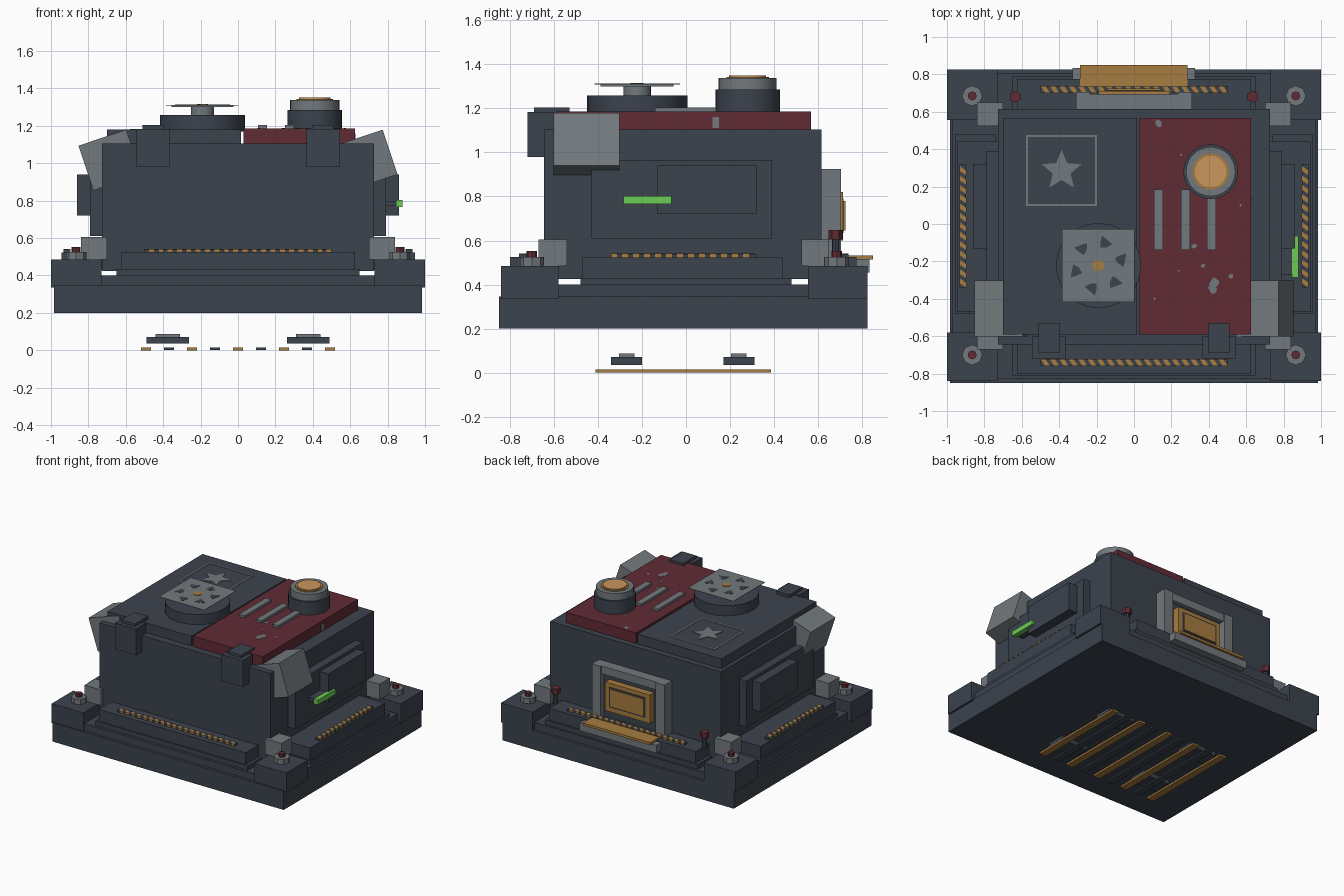
import bpy, bmesh, math, random
from mathutils import Matrix

if "Cube" in bpy.data.objects:
    bpy.data.objects.remove(bpy.data.objects["Cube"])
random.seed(4)


def material(name, rgb):
    m = bpy.data.materials.new(name)
    m.use_nodes = True
    m.diffuse_color = (*rgb, 1)
    m.node_tree.nodes["Principled BSDF"].inputs["Base Color"].default_value = (*rgb, 1)
    return m


DARK = material("dark slate", (0.045, 0.056, 0.076))
GREY = material("steel grey", (0.17, 0.19, 0.205))
RED = material("deep red", (0.118, 0.024, 0.034))
AMBER = material("amber", (0.38, 0.2, 0.05))
GLOW = material("light amber", (0.6, 0.31, 0.11))
GREEN = material("green", (0.15, 0.6, 0.09))


def finish(name, bm, mat):
    bmesh.ops.recalc_face_normals(bm, faces=bm.faces)
    me = bpy.data.meshes.new(name)
    bm.to_mesh(me)
    bm.free()
    me.materials.append(mat)
    ob = bpy.data.objects.new(name, me)
    bpy.context.collection.objects.link(ob)
    return ob


def box(name, x, y, z, mat=DARK):
    """Box from (low, high) ranges along each axis."""
    bm = bmesh.new()
    bmesh.ops.create_cube(bm, size=1)
    for v in bm.verts:
        v.co = [r[0] if c < 0 else r[1] for c, r in zip(v.co, (x, y, z))]
    return finish(name, bm, mat)


def both(name, x, y, z, mat=DARK):
    """The same box on the left and the right."""
    box(name + "_left", x, y, z, mat)
    box(name + "_right", (-x[1], -x[0]), y, z, mat)


def disc(name, x, y, z, r, mat, sides=32):
    bm = bmesh.new()
    bmesh.ops.create_cone(bm, cap_ends=True, segments=sides, radius1=r, radius2=r, depth=z[1] - z[0],
                          matrix=Matrix.Translation((x, y, (z[0] + z[1]) / 2)))
    ob = finish(name, bm, mat)
    if sides > 8:
        bpy.ops.object.select_all(action='DESELECT')
        bpy.context.view_layer.objects.active = ob
        ob.select_set(True)
        bpy.ops.object.shade_smooth_by_angle(angle=math.radians(35))


def prisms(name, polygons, z, mat):
    """Flat outlines raised from z[0] to z[1], in one object."""
    bm = bmesh.new()
    for pts in polygons:
        f = bm.faces.new([bm.verts.new((px, py, z[0])) for px, py in pts])
        up = bmesh.ops.extrude_face_region(bm, geom=[f])["geom"]
        for v in up:
            if isinstance(v, bmesh.types.BMVert):
                v.co.z = z[1]
    return finish(name, bm, mat)


def star(cx, cy, radii, count, turn=0.0):
    return [(cx + radii[i % len(radii)] * math.cos(turn + math.tau * i / count),
             cy + radii[i % len(radii)] * math.sin(turn + math.tau * i / count)) for i in range(count)]


def hazard(name, across, low, high, along_y=False):
    """Dark strip with slanted amber stripes."""
    w, step = 0.019, 0.05
    span, side = (low, high), (across - w + 0.001, across + w - 0.001)
    box(name + "_strip", *((side, span) if along_y else (span, side)), (0.52, 0.538))
    stripes = []
    for i in range(round((high - low) / step)):
        a = low + i * step
        pts = [(a, across + w), (a + 0.026, across + w), (a + step, across - w), (a + 0.024, across - w)]
        stripes.append([(q, p) for p, q in pts] if along_y else pts)
    prisms(name + "_stripes", stripes, (0.521, 0.541), AMBER)


# Base slab and risers
box("base_slab", (-.985, .985), (-.85, .825), (.2, .345))
box("base_step", (-.97, .97), (-.83, .805), (.34, .4))
box("core", (-.6, .6), (-.45, .45), (.39, .44))
box("front_riser", (-.65, .65), (-.81, -.6), (.4, .435))
box("back_riser", (-.65, .65), (.58, .79), (.4, .435))
both("side_riser", (.74, .955), (-.48, .48), (.4, .43))

# Edge bars with warning stripes
box("front_bar", (-.625, .625), (-.8, -.64), (.43, .525))
box("back_bar", (-.625, .625), (.61, .775), (.43, .525))
both("side_bar", (.72, .945), (-.47, .44), (.43, .522))
hazard("front_hazard", -.74, -.5, .5)
hazard("back_hazard", .72, -.5, .5)
for s, label in ((1, "left"), (-1, "right")):
    hazard(label + "_hazard", s * .915, -.34, .32, True)

# Corner blocks, brackets and bolts
for end, y, cube, bolt in (("front", (-.84, -.58), (-.67, -.54), -.7), ("back", (.555, .825), (.525, .65), .685)):
    both(end + "_corner_block", (.73, 1.0), y, (.335, .485))
    both(end + "_corner_bracket", (.7, .84), cube, (.485, .605), GREY)
    for s in (-1, 1):
        disc(end + "_washer", s * .865, bolt, (.48, .525), .055, GREY, 8)
        disc(end + "_bolt", s * .865, bolt, (.52, .552), .024, RED, 8)
for s in (-1, 1):
    disc("back_knob_stem", s * .635, .68, (.52, .62), .018, DARK, 8)
    disc("back_knob", s * .635, .68, (.605, .648), .032, RED, 6)

# Main body with side panels and the left lamp
box("body", (-.728, .728), (-.645, .615), (.425, 1.105))
both("side_panel", (.72, .79), (-.43, .39), (.61, .965))
both("side_panel_raised", (.78, .862), (-.13, .32), (.72, .94))
box("left_lamp", (.845, .88), (-.285, -.065), (.765, .802), GREEN)
box("lamp_mount", (.78, .85), (-.27, -.08), (.77, .797))

# Tilted shoulder blocks
for s in (-1, 1):
    ob = box("shoulder_block", (-.135, .135), (-.15, .15), (-.126, .126), GREY)
    ob.location = (s * .685, -.452, 1.017)
    ob.rotation_euler = (0, -math.radians(18.5), 0)

# Roof plates, front clips
box("roof_plate_dark", (-.7, .015), (-.59, .568), (1.1, 1.18))
box("roof_plate_red", (.03, .625), (-.59, .568), (1.1, 1.185), RED)
both("front_clip", (.365, .545), (-.72, -.6), (.98, 1.183))
both("front_clip_cap", (.395, .51), (-.69, -.53), (1.17, 1.203))

# Vents and worn paint on the red plate
for x in (.13, .275, .415):
    box("vent_bar", (x - .024, x + .024), (-.14, .185), (1.18, 1.203), GREY)
chips = []
for x, y, size in ((.13, .54, .03), (.32, -.12, .02), (.37, -.225, .014), (.42, -.35, .03), (.43, -.31, .036),
                   (.52, -.28, .016), (.24, -.25, .009), (.11, -.4, .009), (.57, .1, .009), (.25, .37, .009)):
    chips.append(star(x, y, [size * random.uniform(.5, 1) for _ in range(7)], 7))
prisms("paint_chips", chips, (1.184, 1.187), GREY)
box("side_chip", (.62, .627), (.12, .15), (1.11, 1.16), GREY)

# Round lamp on the red plate
disc("lamp_base", .41, .28, (1.18, 1.285), .146, DARK)
disc("lamp_collar", .41, .28, (1.28, 1.338), .132, GREY)
disc("lamp_rim", .41, .28, (1.33, 1.343), .097, AMBER)
disc("lamp_lens", .41, .28, (1.34, 1.35), .084, GLOW)

# Fan drum with square slotted cover
fx, fy = -.19, -.222
disc("fan_drum", fx, fy, (1.17, 1.258), .228, DARK, 24)
disc("fan_stem", fx, fy, (1.25, 1.303), .062, GREY, 24)
box("fan_plate", (fx - .166, fx + .166), (fy - .166, fy + .166), (1.3, 1.31), GREY)
box("fan_cover", (fx - .194, fx + .194), (fy - .194, fy + .194), (1.309, 1.312), GREY)
slots = []
for i in range(6):
    a = math.radians(15 + 60 * i)
    slots.append(star(fx + .125 * math.cos(a), fy + .125 * math.sin(a), (.042, .022, .034, .026), 6, a + .6))
prisms("fan_slots", slots, (1.311, 1.314), DARK)
disc("fan_hub", fx, fy, (1.311, 1.316), .03, AMBER, 10)

# Star emblem in a thin frame
prisms("roof_star", [star(-.387, .285, (.112, .05), 10, math.pi / 2)], (1.179, 1.184), GREY)
for k in (0, 1):
    x, y = -.572 + k * .369, .102 + k * .369
    box("emblem_frame_side", (x - .005, x + .005), (.097, .476), (1.179, 1.183), GREY)
    box("emblem_frame_end", (-.577, -.198), (y - .005, y + .005), (1.179, 1.183), GREY)

# Back hatch and its ledge
both("hatch_post", (.235, .31), (.61, .705), (.5, .925), GREY)
box("hatch_lintel", (-.24, .24), (.61, .695), (.865, .925), GREY)
box("hatch_recess", (-.24, .24), (.61, .66), (.5, .87))
box("hatch_border", (-.19, .19), (.65, .712), (.6, .82), AMBER)
box("hatch_groove", (-.155, .155), (.7, .716), (.635, .79))
box("hatch_panel", (-.145, .145), (.7, .724), (.645, .78), AMBER)
box("ledge_support", (-.33, .325), (.74, .833), (.455, .515), GREY)
box("ledge_plate", (-.29, .285), (.735, .85), (.513, .532), AMBER)

# Floor grille and feet hanging below the base
for i in range(9):
    x = -.492 + i * .123
    if i % 2 == 0:
        box("grille_bar_amber", (x - .027, x + .027), (-.41, .385), (0, .015), AMBER)
    else:
        box("grille_bar_dark", (x - .027, x + .027), (-.41, .385), (.002, .014))
for y in (-.27, .24):
    both("foot", (.262, .488), (y - .07, y + .07), (.035, .07))
    both("foot_pad", (.31, .44), (y - .035, y + .035), (.068, .086), GREY)
